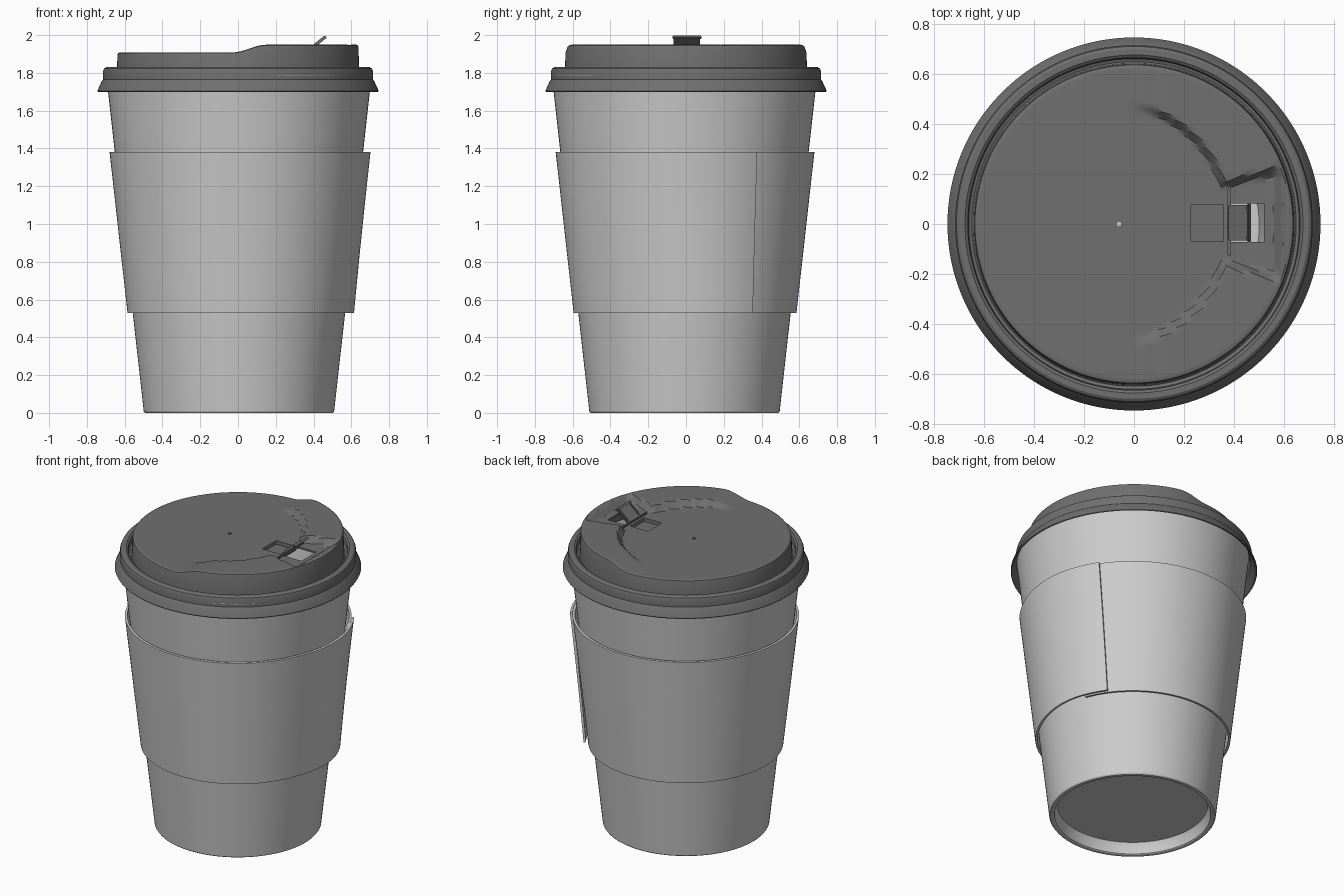
import bpy, bmesh
from math import sin, cos, pi, radians, hypot
from mathutils import Matrix

if "Cube" in bpy.data.objects:
    bpy.data.objects.remove(bpy.data.objects["Cube"])


def smooth(a, b, x):
    t = max(0.0, min(1.0, (x - a) / (b - a)))
    return t * t * (3 - 2 * t)


def colour(ob, mat):
    if mat:
        ob.data.materials.append(mat)


def activate(ob):
    bpy.ops.object.select_all(action='DESELECT')
    bpy.context.view_layer.objects.active = ob
    ob.select_set(True)


def finish(ob, angle=30):
    """Apply all modifiers, then smooth with sharp creases."""
    activate(ob)
    for m in list(ob.modifiers):
        bpy.ops.object.modifier_apply(modifier=m.name)
    bpy.ops.object.shade_smooth_by_angle(angle=radians(angle))


def loft(name, rows, segs, point, start=0.0, sweep=2 * pi, mat=None):
    """Skin rows of points around the axis; point(row, angle) gives a coordinate."""
    closed = abs(sweep - 2 * pi) < 1e-6
    n = segs if closed else segs + 1
    bm = bmesh.new()
    grid = [[bm.verts.new(point(row, start + sweep * i / segs)) for i in range(n)] for row in rows]
    for a, b in zip(grid, grid[1:]):
        for i in range(segs):
            k = (i + 1) % n
            bm.faces.new((a[i], a[k], b[k], b[i]))
    bmesh.ops.remove_doubles(bm, verts=bm.verts, dist=1e-5)
    me = bpy.data.meshes.new(name)
    bm.to_mesh(me)
    bm.free()
    ob = bpy.data.objects.new(name, me)
    bpy.context.collection.objects.link(ob)
    colour(ob, mat)
    return ob


def box(name, centre, size, tilt=0.0, mat=None, bevel=0.0):
    bm = bmesh.new()
    m = Matrix.Translation(centre) @ Matrix.Rotation(tilt, 4, 'Y') @ Matrix.Diagonal((*size, 1))
    bmesh.ops.create_cube(bm, size=1, matrix=m)
    if bevel:
        bmesh.ops.bevel(bm, geom=bm.edges[:], offset=bevel, segments=2, affect='EDGES')
    me = bpy.data.meshes.new(name)
    bm.to_mesh(me)
    bm.free()
    ob = bpy.data.objects.new(name, me)
    bpy.context.collection.objects.link(ob)
    colour(ob, mat)
    return ob


dark = bpy.data.materials.new("dark_plastic")
dark.diffuse_color = (0.16, 0.16, 0.16, 1)
dark.use_nodes = True
dark.node_tree.nodes["Principled BSDF"].inputs["Base Color"].default_value = dark.diffuse_color
CX, CY = 0.005, -0.008

# Paper cup: recessed base, tapered wall, rolled rim, inner wall and floor
cup_profile = [(0, 0.075), (0.455, 0.075), (0.462, 0.065), (0.472, 0.004), (0.478, 0),
               (0.498, 0), (0.504, 0.008), (0.693, 1.70), (0.701, 1.77), (0.705, 1.785),
               (0.70, 1.80), (0.687, 1.80), (0.682, 1.785), (0.675, 1.70), (0.495, 0.10), (0, 0.10)]
cup = loft("cup", cup_profile, 128,
           lambda p, a: (CX + p[0] * cos(a), CY + p[0] * sin(a), p[1]))
finish(cup)


# Cardboard sleeve: open band whose outer end laps over the inner end
def sleeve_point(v, a):
    z = 0.53 + 0.85 * v
    lift = (0.016 + 0.012 * (1 - v) ** 2) * smooth(radians(328), radians(378), a)
    r = 0.590 + 0.095 * v + lift
    b = a + radians(2.5) * (1 - v)
    return (CX + r * cos(b), -0.005 + r * sin(b), z)


sleeve = loft("sleeve", [i / 6 for i in range(7)], 150, sleeve_point,
              radians(18), radians(375))
mod = sleeve.modifiers.new("thickness", 'SOLIDIFY')
mod.thickness = 0.015
mod.offset = -1
finish(sleeve)


# Lid: flared skirt, bead, gutter, wall, then a top with a raised drinking side
def top_height(x, y):
    ramp = smooth(-0.03, 0.15, x)
    outside_disc = smooth(0.465, 0.50, hypot(x + 0.1, y))
    channel = smooth(0, 0.03, 0.175 + 0.27 * (x - 0.37) - abs(y)) * smooth(0, 0.05, 0.60 - x)
    return 1.908 + 0.041 * ramp * outside_disc * (1 - channel)


def lid_point(row, a):
    r, z, on_top = row
    x, y = r * cos(a), r * sin(a)
    return (x, y, top_height(x, y) + z if on_top else z)


lid_rows = [(0.742, 1.70, 0), (0.745, 1.705, 0), (0.738, 1.72, 0), (0.722, 1.755, 0),
            (0.714, 1.765, 0), (0.714, 1.81, 0), (0.709, 1.823, 0), (0.698, 1.83, 0),
            (0.675, 1.83, 0), (0.664, 1.822, 0), (0.660, 1.79, 0), (0.648, 1.785, 0),
            (0.642, 1.79, 0), (0.638, -0.012, 1), (0.635, -0.004, 1), (0.627, 0, 1)]
lid_rows += [(0.615 * (1 - i / 44), 0, 1) for i in range(45)]
lid = loft("lid", lid_rows, 192, lid_point, mat=dark)
mod = lid.modifiers.new("thickness", 'SOLIDIFY')
mod.thickness = 0.012
mod.offset = -1

# Openings: sip hole, fold-back pocket and vent
cutters = [box("sip_hole_cutter", (0.452, 0.005, 1.90), (0.135, 0.155, 0.08)),
           box("pocket_cutter", (0.292, 0.005, 1.90), (0.13, 0.145, 0.08)),
           loft("vent_cutter", [(0, 1.86), (0.011, 1.86), (0.011, 1.95), (0, 1.95)], 16,
                lambda p, a: (-0.06 + p[0] * cos(a), p[0] * sin(a), p[1]))]
for c in cutters:
    m = lid.modifiers.new(c.name, 'BOOLEAN')
    m.operation = 'DIFFERENCE'
    m.solver = 'EXACT'
    m.object = c
finish(lid)
for c in cutters:
    bpy.data.objects.remove(c)

# Pocket floor and its walls
box("pocket_floor", (0.292, 0.005, 1.880), (0.15, 0.165, 0.008), 0, dark)
for s in (-1, 1):
    box("pocket_side", (0.292, 0.005 + s * 0.0765, 1.892), (0.14, 0.008, 0.026), 0, dark)
    box("pocket_end", (0.292 + s * 0.069, 0.005, 1.892), (0.008, 0.15, 0.026), 0, dark)

# Hinge bar and lifted tab with raised frame and grip lip
box("hinge_bar", (0.381, 0.008, 1.910), (0.014, 0.27, 0.014), 0, dark, 0.003)
tilt = radians(-40)
ux, uz = cos(tilt), -sin(tilt)


def on_tab(d, y, h):
    return (0.380 + ux * d - uz * h, 0.005 + y, 1.918 + uz * d + ux * h)


box("tab", on_tab(0.055, 0, 0), (0.115, 0.14, 0.010), tilt, dark, 0.003)
box("tab_lip", on_tab(0.106, 0, 0.003), (0.014, 0.155, 0.018), tilt, dark, 0.004)
for s in (-1, 1):
    box("tab_rail", on_tab(0.055, s * 0.058, 0.007), (0.09, 0.012, 0.010), tilt, dark, 0.003)
